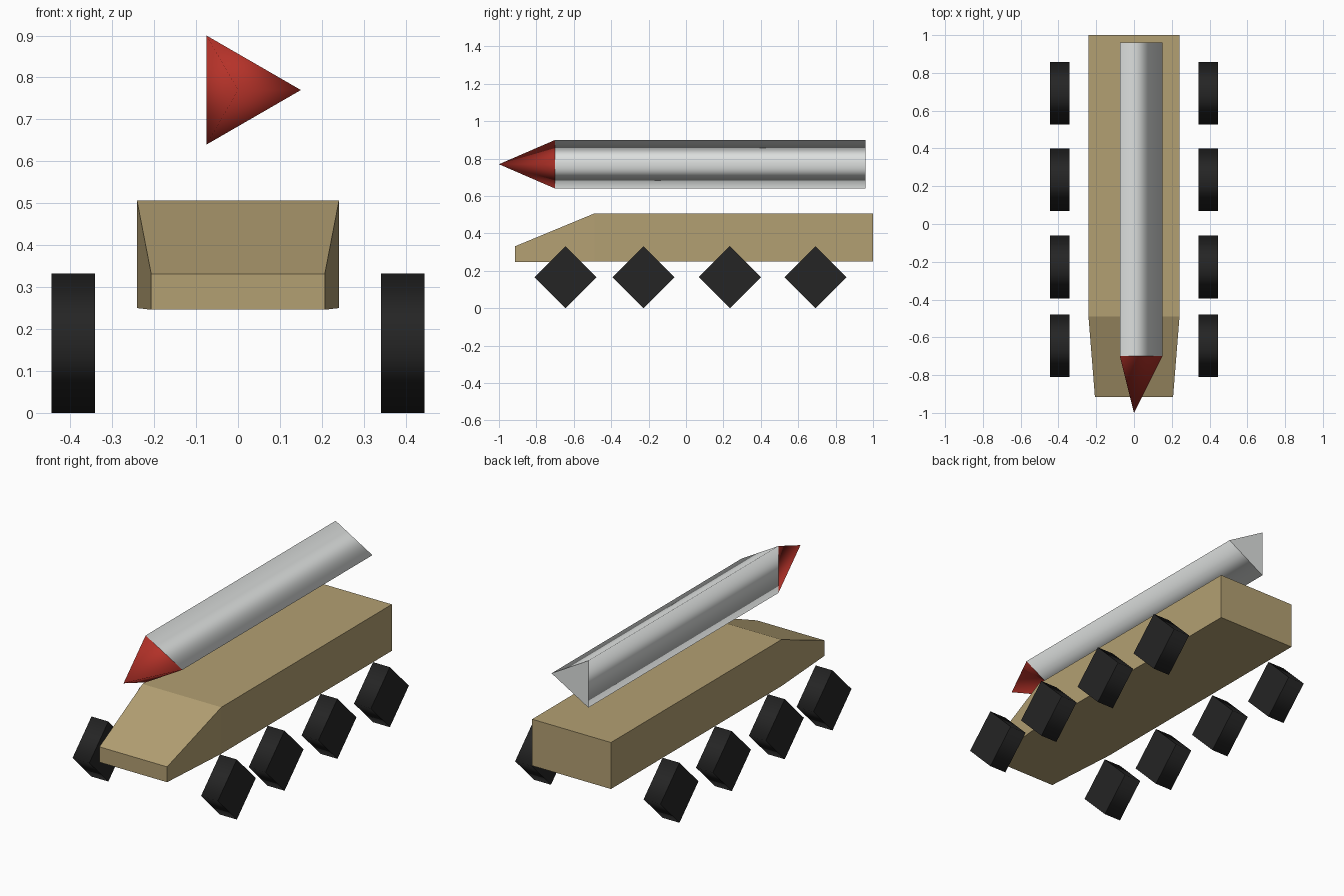
import bpy, bmesh, math
from mathutils import Matrix, Vector

cube = bpy.data.objects.get("Cube")
if cube:
    bpy.data.objects.remove(cube, do_unlink=True)


def material(name, rgb):
    mat = bpy.data.materials.new(name)
    mat.use_nodes = True
    mat.diffuse_color = (*rgb, 1)
    mat.node_tree.nodes["Principled BSDF"].inputs["Base Color"].default_value = (*rgb, 1)
    return mat


TAN = material("tan", (0.45, 0.35, 0.17))
BLACK = material("black rubber", (0.018, 0.018, 0.018))
GREY = material("light grey", (0.72, 0.74, 0.73))
RED = material("red", (0.46, 0.032, 0.022))


def finish(name, bm, mat):
    bmesh.ops.recalc_face_normals(bm, faces=bm.faces)
    mesh = bpy.data.meshes.new(name)
    bm.to_mesh(mesh)
    bm.free()
    mesh.materials.append(mat)
    obj = bpy.data.objects.new(name, mesh)
    bpy.context.collection.objects.link(obj)
    return obj


def tapered_prism(name, mat, sides, r1, r2, length, axis, centre, turn=0):
    """Few-sided cone or cylinder: smooth around its sides, flat at its ends."""
    bm = bmesh.new()
    bmesh.ops.create_cone(bm, cap_ends=True, segments=sides,
                          radius1=r1, radius2=r2, depth=length,
                          matrix=Matrix.Rotation(turn, 4, "Z"))
    bmesh.ops.remove_doubles(bm, verts=bm.verts, dist=0.0001)
    bm.normal_update()
    for face in bm.faces:
        face.smooth = abs(face.normal.z) < 0.95
    for edge in bm.edges:
        edge.smooth = all(f.smooth for f in edge.link_faces)
    spin = Vector((0, 0, 1)).rotation_difference(Vector(axis)).to_matrix().to_4x4()
    bm.transform(Matrix.Translation(centre) @ spin)
    return finish(name, bm, mat)


# Hull: rectangular cross-sections (y, half width, bottom, top) joined front to back
bm = bmesh.new()
rings = []
for y, w, low, high in ((-0.915, 0.207, 0.246, 0.331),
                        (-0.49, 0.241, 0.25, 0.507),
                        (1.0, 0.241, 0.25, 0.507)):
    rings.append([bm.verts.new((x, y, z))
                  for x, z in ((-w, low), (w, low), (w, high), (-w, high))])
for a, b in zip(rings, rings[1:]):
    for i in range(4):
        j = (i + 1) % 4
        bm.faces.new((a[i], a[j], b[j], b[i]))
bm.faces.new(rings[0])
bm.faces.new(rings[-1])
finish("hull", bm, TAN)

# Wheels: four diamond-shaped blocks on each side
for side, x in (("right", -0.393), ("left", 0.393)):
    for n, y in enumerate((-0.645, -0.228, 0.234, 0.692), 1):
        tapered_prism(f"{side}_wheel_{n}", BLACK, 4, 0.166, 0.166, 0.103,
                      (1, 0, 0), (x, y, 0.166))

# Rocket: three-sided body with a pointed nose, one ridge towards +x
TURN = -math.pi / 2
body = tapered_prism("rocket_body", GREY, 3, 0.15, 0.15, 1.66,
                     (0, -1, 0), (0, 0.13, 0.77), TURN)
nose = tapered_prism("rocket_nose", RED, 3, 0.15, 0, 0.3,
                     (0, -1, 0), (0, -0.85, 0.77), TURN)
